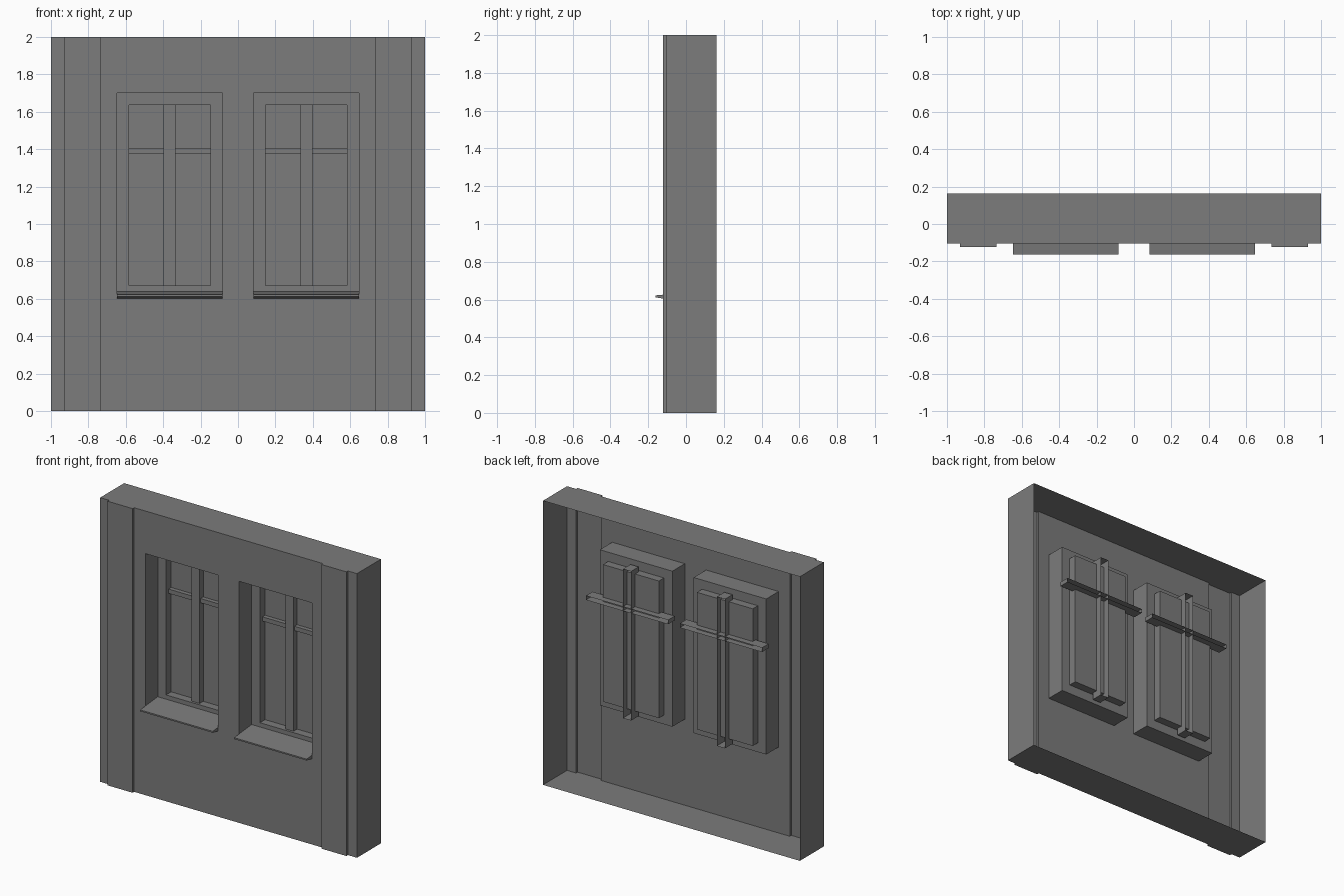
import bpy
import bmesh
from mathutils import Vector

cube = bpy.data.objects.get("Cube")
if cube:
    bpy.data.objects.remove(cube, do_unlink=True)

GREY = (0.2, 0.2, 0.2, 1.0)
grey = bpy.data.materials.new("plain_grey")
grey.use_nodes = True
grey.diffuse_color = GREY
grey.node_tree.nodes["Principled BSDF"].inputs["Base Color"].default_value = GREY

WALL, PILASTER, BACK = -0.105, -0.122, 0.162
FRAME, GLASS = 0.033, 0.09
WIN_IN, WIN_OUT, WIN_LOW, WIN_TOP = 0.083, 0.648, 0.605, 1.70
MID = (WIN_IN + WIN_OUT) / 2


def finish(name, bm):
    mesh = bpy.data.meshes.new(name)
    bm.to_mesh(mesh)
    bm.free()
    mesh.materials.append(grey)
    obj = bpy.data.objects.new(name, mesh)
    bpy.context.collection.objects.link(obj)
    return obj


def push(bm, face, y):
    """Extrude a face along the depth and return the new end face."""
    out = bmesh.ops.extrude_face_region(bm, geom=[face])["geom"]
    bm.faces.remove(face)
    for v in out:
        if isinstance(v, bmesh.types.BMVert):
            v.co.y = y
    return next(f for f in out if isinstance(f, bmesh.types.BMFace))


def tray(name, x0, x1, y0, y1, z0, z1):
    """Hollow bar, open at the back."""
    bm = bmesh.new()
    bmesh.ops.create_cube(bm, size=1)
    for v in bm.verts:
        v.co = Vector((x1 if v.co.x > 0 else x0,
                       y1 if v.co.y > 0 else y0,
                       z1 if v.co.z > 0 else z0))
    bm.normal_update()
    bmesh.ops.delete(bm, geom=[f for f in bm.faces if f.normal.y > 0.5],
                     context='FACES_ONLY')
    return finish(name, bm)


def prism(name, profile, x0, x1):
    """Solid made by sweeping a (y, z) profile along x."""
    bm = bmesh.new()
    face = bm.faces.new([bm.verts.new((x0, y, z)) for y, z in profile])
    out = bmesh.ops.extrude_face_region(bm, geom=[face])["geom"]
    for v in out:
        if isinstance(v, bmesh.types.BMVert):
            v.co.x = x1
    bmesh.ops.recalc_face_normals(bm, faces=bm.faces[:])
    return finish(name, bm)


# Wall shell: plan profile with two pilasters, open at the back
half = [(1, BACK), (1, WALL), (0.93, WALL), (0.93, PILASTER),
        (0.735, PILASTER), (0.735, WALL), (WIN_OUT, WALL), (WIN_IN, WALL)]
plan = [(-x, y) for x, y in half] + half[::-1]
levels = [0, WIN_LOW, WIN_TOP, 2]
bm = bmesh.new()
rows = [[bm.verts.new((x, y, z)) for x, y in plan] for z in levels]
openings = []
for r in range(len(levels) - 1):
    for c in range(len(plan) - 1):
        low, high = rows[r], rows[r + 1]
        f = bm.faces.new((low[c], low[c + 1], high[c + 1], high[c]))
        centre = f.calc_center_median()
        if r == 1 and WIN_IN < abs(centre.x) < WIN_OUT:
            openings.append(f)
bm.faces.new(rows[0][::-1])
bm.faces.new(rows[-1])

# Window recesses: deep reveal, flat frame, then the sunken pane
for f in openings:
    f = push(bm, f, FRAME)
    bm.normal_update()
    bmesh.ops.inset_region(bm, faces=[f], thickness=0.065, use_even_offset=True)
    push(bm, f, GLASS)
bm.normal_update()
finish("wall_shell", bm)

# Glazing bars and sloping sills
sill = [(FRAME, 0.64), (-0.162, 0.622), (-0.162, 0.612), (WALL, 0.602),
        (WALL, 0.607), (FRAME, 0.607)]
for side, s in (("right", -1), ("left", 1)):
    x = s * MID
    tray(side + "_window_upright", x - 0.032, x + 0.032, 0.05, 0.134, 0.62, 1.67)
    tray(side + "_window_crossbar", x - 0.32, x + 0.32, 0.06, 0.134, 1.375, 1.405)
    prism(side + "_window_sill", sill, x - 0.2825, x + 0.2825)
